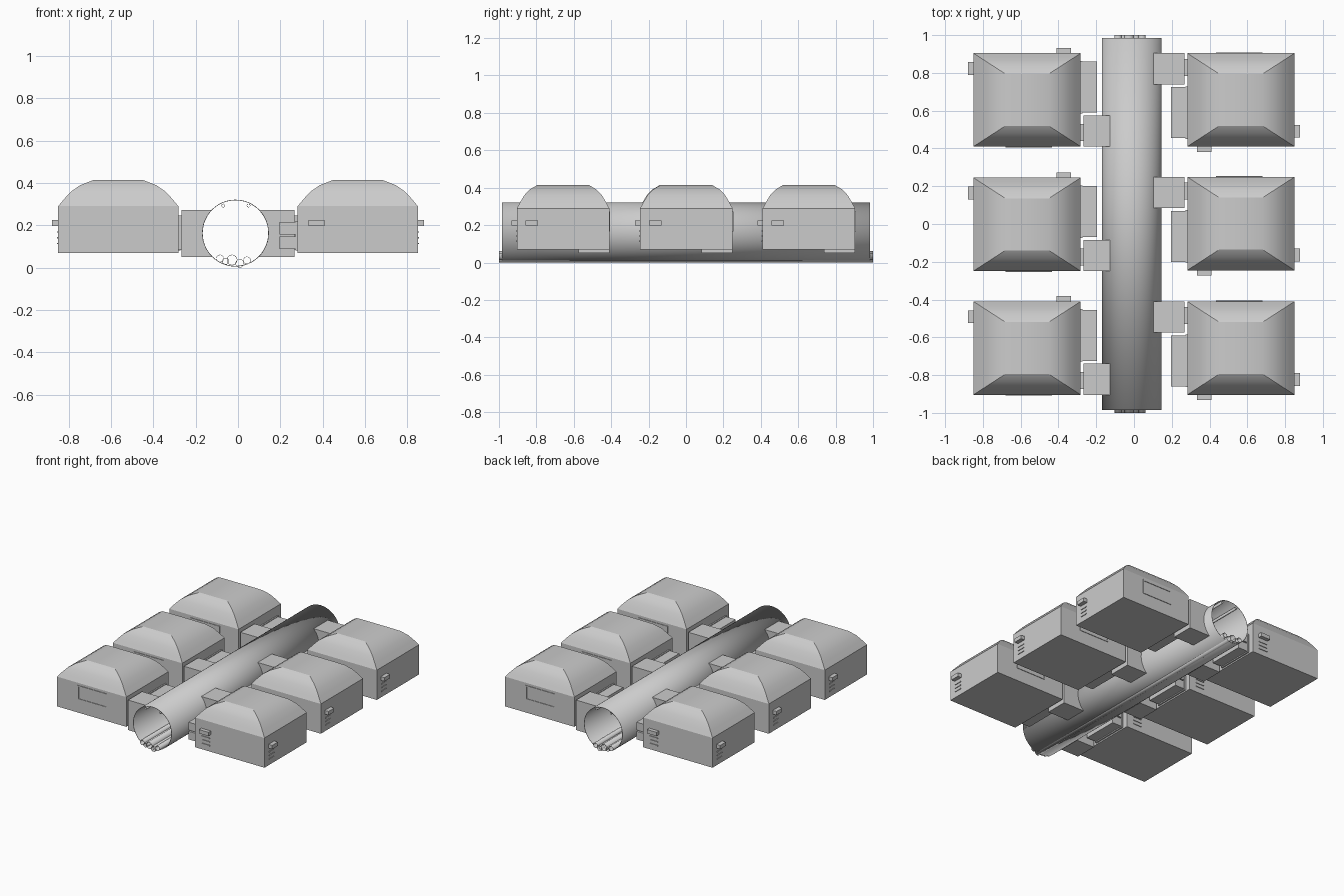
import bpy, bmesh, math

if "Cube" in bpy.data.objects:
    bpy.data.objects.remove(bpy.data.objects["Cube"])

XC, ZC, R = -0.012, 0.163, 0.158   # main tube axis and radius


def finish(name, bm, smooth=None):
    bmesh.ops.recalc_face_normals(bm, faces=bm.faces[:])
    me = bpy.data.meshes.new(name)
    bm.to_mesh(me)
    bm.free()
    ob = bpy.data.objects.new(name, me)
    bpy.context.collection.objects.link(ob)
    if smooth:
        bpy.ops.object.select_all(action='DESELECT')
        bpy.context.view_layer.objects.active = ob
        ob.select_set(True)
        bpy.ops.object.shade_smooth_by_angle(angle=math.radians(smooth))
    return ob


def box(name, x, y, z, s=1):
    # box from ranges; s = -1 turns it half a turn about z
    bm = bmesh.new()
    bmesh.ops.create_cube(bm, size=1)
    for v in bm.verts:
        v.co = (s * (x[0] if v.co.x < 0 else x[1]),
                s * (y[0] if v.co.y < 0 else y[1]),
                z[0] if v.co.z < 0 else z[1])
    return finish(name, bm)


def tube(name, x, z, r, half, n, wall):
    # open pipe running along y
    bm = bmesh.new()
    rings = []
    for y in (-half, half):
        rings.append([bm.verts.new((x + r * math.cos(a), y, z + r * math.sin(a)))
                      for a in [2 * math.pi * i / n for i in range(n)]])
    for i in range(n):
        j = (i + 1) % n
        bm.faces.new((rings[0][i], rings[0][j], rings[1][j], rings[1][i]))
    ob = finish(name, bm, 30)
    m = ob.modifiers.new("wall", 'SOLIDIFY')
    m.thickness = wall
    m.offset = -1
    return ob


def pod(name, cx, cy):
    # stacked rectangular rings with a rounded roof
    prof = [(0, .07), (0, .29), (.17, .325), (.36, .36), (.62, .39), (1, .415)]
    bm = bmesh.new()
    rings = []
    for t, z in prof:
        hx, hy = .284 - .17 * t, .247 - .11 * t
        rings.append([bm.verts.new((cx + a * hx, cy + b * hy, z))
                      for a, b in ((-1, -1), (1, -1), (1, 1), (-1, 1))])
    for lo, hi in zip(rings, rings[1:]):
        for i in range(4):
            j = (i + 1) % 4
            bm.faces.new((lo[i], lo[j], hi[j], hi[i]))
    bm.faces.new(rings[0])
    bm.faces.new(rings[-1])
    return finish(name, bm, 25)


def corridor(name, s, y0, y1):
    # side passage whose inner end follows the tube
    pts = [(s * .268, .05), (s * .268, .272)]
    for i in range(9):
        z = .272 - .222 * i / 8
        pts.append((XC + s * math.sqrt(R * R - (z - ZC) ** 2), z))
    bm = bmesh.new()
    f = bm.faces.new([bm.verts.new((x, s * y0, z)) for x, z in pts])
    ext = bmesh.ops.extrude_face_region(bm, geom=[f])
    for v in ext['geom']:
        if isinstance(v, bmesh.types.BMVert):
            v.co.y = s * y1
    if not f.is_valid or len(bm.faces) < len(pts) + 2:
        bm.faces.new([v for v in f.verts])
    return finish(name, bm)


# central tube with service pipes below and light rails inside
tube("main_tube", XC, ZC, R, .985, 48, .003)
for x, z, r in ((-.085, .043, .018), (-.058, .03, .016), (-.028, .036, .025),
                (.008, .02, .02), (.042, .034, .018)):
    tube("service_pipe", x, z, r, 1.0, 16, .002)
for x in (-.07, .05):
    tube("light_rail", x, .293, .009, .98, 8, .002)

for s in (1, -1):
    for cy in (.657, .002, -.657):
        pod("habitat_pod", s * .566, s * cy)
        top = cy + .247
        bot = cy - .247

        # passage and door collar
        corridor("corridor", s, top - .165, top)
        box("door_collar", (.265, .286), (top - .12, top - .03), (.085, .245), s)

        # stacked machinery on the inner wall
        u0, u1 = bot + .045, top - .18
        box("machine_back", (.272, .284), (u0 - .005, u1 + .005), (.08, .22), s)
        box("machine_lower", (.195, .284), (u0, u1), (.088, .148), s)
        box("machine_upper", (.195, .284), (u0, u1), (.157, .215), s)

        # window frame and pane
        wx0, wx1, wz0, wz1 = .435, .68, .165, .272
        wy = (top - .002, top + .004)
        box("window_frame_low", (wx0, wx1), wy, (wz0, wz0 + .01), s)
        box("window_frame_top", (wx0, wx1), wy, (wz1 - .01, wz1), s)
        box("window_frame_side", (wx0, wx0 + .01), wy, (wz0 + .01, wz1 - .01), s)
        box("window_frame_side", (wx1 - .01, wx1), wy, (wz0 + .01, wz1 - .01), s)

        # vent hoods with slats on the outer and end walls
        box("vent_hood", (.333, .41), (bot - .028, bot), (.197, .225), s)
        box("vent_hood", (.85, .88), (cy - .2, cy - .133), (.197, .225), s)
        for z in (.165, .138, .111):
            box("vent_slat", (.338, .405), (bot - .005, bot), (z, z + .006), s)
            box("vent_slat", (.85, .855), (cy - .195, cy - .138), (z, z + .006), s)
